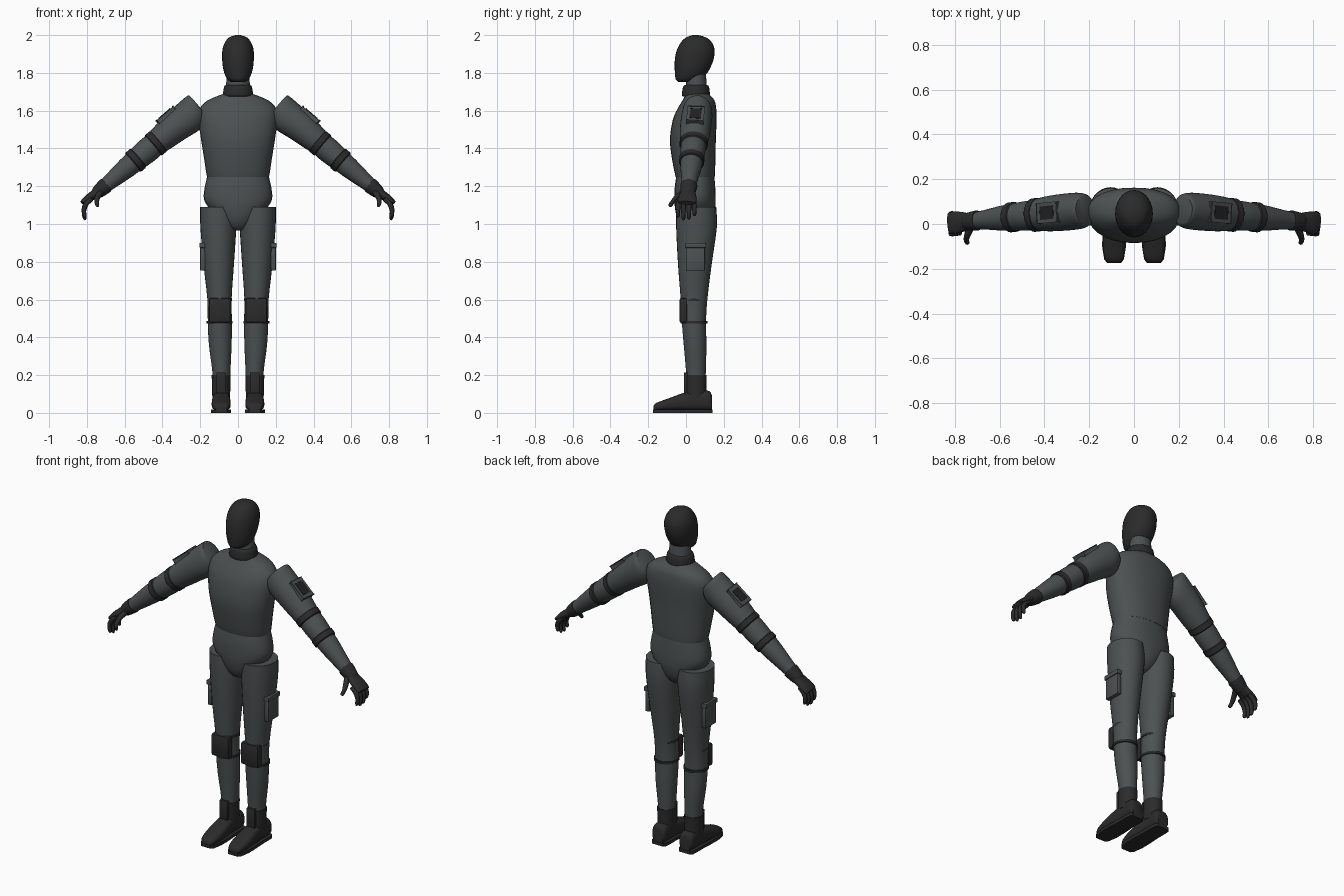
import bpy, bmesh, math
from mathutils import Vector as V


def material(name, r, g, b):
    m = bpy.data.materials.new(name)
    m.diffuse_color = (r, g, b, 1)
    return m


SUIT = material("suit grey", 0.072, 0.082, 0.082)
DARK = material("gear charcoal", 0.024, 0.024, 0.024)
PATCH = material("patch black", 0.016, 0.016, 0.016)
X, Y, Z = V((1, 0, 0)), V((0, 1, 0)), V((0, 0, 1))


def finish(bm, name, mat, mirror, angle=40):
    bmesh.ops.recalc_face_normals(bm, faces=bm.faces)
    for f in bm.faces:
        f.smooth = True
    for e in bm.edges:
        e.smooth = len(e.link_faces) == 2 and e.calc_face_angle(0) < math.radians(angle)
    me = bpy.data.meshes.new(name)
    bm.to_mesh(me)
    bm.free()
    me.materials.append(mat)
    ob = bpy.data.objects.new(name, me)
    bpy.context.collection.objects.link(ob)
    if mirror:
        ob.modifiers.new("mirror", "MIRROR").use_mirror_merge = False
    return ob


def oval(c, u, v, n=28, p=2.0):
    """Superellipse ring around c with half axes u and v."""
    pts = []
    for i in range(n):
        a = 2 * math.pi * i / n
        co, si = math.cos(a), math.sin(a)
        pts.append(c + u * math.copysign(abs(co) ** (2 / p), co)
                   + v * math.copysign(abs(si) ** (2 / p), si))
    return pts


def skin(name, rings, mat, mirror=False):
    """Closed surface through successive rings."""
    bm = bmesh.new()
    rows = [[bm.verts.new(q) for q in r] for r in rings]
    n = len(rows[0])
    for a, b in zip(rows, rows[1:]):
        for i in range(n):
            j = (i + 1) % n
            bm.faces.new((a[i], a[j], b[j], b[i]))
    bm.faces.new(rows[0])
    bm.faces.new(rows[-1])
    return finish(bm, name, mat, mirror)


def spline(rows, steps=3):
    """Smooth the numeric section table."""
    out = []
    for i in range(len(rows) - 1):
        p0, p1, p2 = rows[max(i - 1, 0)], rows[i], rows[i + 1]
        p3 = rows[min(i + 2, len(rows) - 1)]
        for k in range(steps):
            t = k / steps
            out.append([0.5 * (2 * b + (c - a) * t + (2 * a - 5 * b + 4 * c - d) * t * t
                               + (3 * b - a - 3 * c + d) * t ** 3)
                        for a, b, c, d in zip(p0, p1, p2, p3)])
    return out + [list(rows[-1])]


def column(name, rows, mat, mirror=False, p=2.0, steps=3):
    """Upright loft: rows of z, centre x, half width, front y, back y."""
    return skin(name, [oval(V((cx, (f + b) / 2, z)), X * rx, Y * (b - f) / 2, p=p)
                       for z, cx, rx, f, b in spline(rows, steps)], mat, mirror)


def block(name, c, u, v, w, mat, mirror=True, bevel=0.004):
    """Bevelled box with half axes u, v, w."""
    bm = bmesh.new()
    bmesh.ops.create_cube(bm, size=2)
    for q in bm.verts:
        q.co = c + u * q.co.x + v * q.co.y + w * q.co.z
    if bevel:
        bmesh.ops.bevel(bm, geom=bm.edges[:], offset=bevel, segments=2, profile=0.5, affect="EDGES")
    return finish(bm, name, mat, mirror)


def tube(name, pts, radii, mat):
    """Round finger along a path."""
    rows = spline([(*q, r) for q, r in zip(pts, radii)])
    rings = []
    for i, (x, y, z, r) in enumerate(rows):
        t = (V(rows[min(i + 1, len(rows) - 1)][:3]) - V(rows[max(i - 1, 0)][:3])).normalized()
        u = t.cross(V((0.3, 0.9, 0.3))).normalized()
        rings.append(oval(V((x, y, z)), u * r, t.cross(u) * r, n=10))
    return skin(name, rings, mat, True)


# Head, neck and collar
column("head", [(1.752, 0, 0.035, -0.04, 0.04), (1.765, 0, 0.054, -0.054, 0.07),
                (1.79, 0, 0.069, -0.058, 0.105), (1.83, 0, 0.080, -0.06, 0.13),
                (1.88, 0, 0.084, -0.058, 0.148), (1.93, 0, 0.081, -0.045, 0.15),
                (1.97, 0, 0.064, -0.02, 0.13), (1.99, 0, 0.043, 0.005, 0.10),
                (2.0, 0, 0.012, 0.035, 0.065)], DARK)
column("neck", [(1.66, 0, 0.066, -0.005, 0.113), (1.73, 0, 0.063, 0, 0.11),
                (1.80, 0, 0.06, 0, 0.105)], SUIT)
column("collar", [(1.675, 0, 0.072, -0.015, 0.12), (1.682, 0, 0.080, -0.022, 0.127),
                  (1.725, 0, 0.074, -0.016, 0.122), (1.735, 0, 0.066, -0.006, 0.114)], DARK)

# Jacket and hips
column("torso", [(1.25, 0, 0.160, -0.052, 0.15), (1.258, 0, 0.166, -0.057, 0.153),
                 (1.35, 0, 0.180, -0.075, 0.156), (1.45, 0, 0.196, -0.085, 0.158),
                 (1.55, 0, 0.209, -0.07, 0.162), (1.61, 0, 0.203, -0.045, 0.16),
                 (1.655, 0, 0.160, -0.018, 0.15), (1.69, 0, 0.075, 0.0, 0.12)], SUIT, p=2.2)
column("hips", [(0.966, 0, 0.025, 0.01, 0.08), (0.98, 0, 0.058, -0.02, 0.11),
                (1.02, 0, 0.096, -0.045, 0.14), (1.08, 0, 0.150, -0.058, 0.155),
                (1.13, 0, 0.180, -0.061, 0.157), (1.19, 0, 0.177, -0.06, 0.155),
                (1.252, 0, 0.163, -0.052, 0.15)], SUIT, p=2.2)

# Legs
column("legs", [(0.12, 0.088, 0.045, 0.003, 0.10), (0.22, 0.088, 0.048, 0.0, 0.105),
                (0.36, 0.094, 0.060, -0.012, 0.108), (0.48, 0.096, 0.064, -0.022, 0.106),
                (0.60, 0.098, 0.064, -0.028, 0.113), (0.78, 0.102, 0.080, -0.042, 0.135),
                (0.98, 0.104, 0.095, -0.052, 0.163), (1.09, 0.105, 0.096, -0.052, 0.16)], SUIT, True)

# Knee pads and straps
block("knee_pad", V((0.097, -0.014, 0.543)), X * 0.057, Y * 0.020, Z * 0.065, DARK, bevel=0.009)
for z, r in ((0.480, 0.0685), (0.600, 0.0655)):
    column("knee_strap", [(z - 0.007, 0.097, r, 0.043 - r - 0.003, 0.043 + r + 0.002),
                          (z + 0.007, 0.097, r, 0.043 - r - 0.003, 0.043 + r + 0.002)],
           DARK, True, steps=1)

# Thigh pockets with flap
block("thigh_pocket", V((0.187, 0.05, 0.818)), X * 0.013, Y * 0.050, Z * 0.065, SUIT)
block("pocket_flap", V((0.188, 0.05, 0.887)), X * 0.017, Y * 0.056, Z * 0.013, SUIT)

# Boots
column("boot_shaft", [(0.08, 0.089, 0.047, -0.004, 0.108), (0.20, 0.089, 0.0505, -0.004, 0.109)],
       DARK, True, steps=1)
block("boot_tongue", V((0.089, -0.001, 0.155)), X * 0.026, Y * 0.010, Z * 0.06, DARK)
shoe = [(-0.172, 0.028, 0.025), (-0.155, 0.041, 0.042), (-0.10, 0.050, 0.062),
        (-0.03, 0.049, 0.088), (0.03, 0.045, 0.104), (0.09, 0.045, 0.108),
        (0.125, 0.043, 0.102), (0.137, 0.034, 0.080)]
skin("boot_foot", [oval(V((0.089, y, 0.012 + h / 2)), X * w, Z * h / 2, p=2.8)
                   for y, w, h in spline(shoe)], DARK, True)
outline = [V((0.089 + s * (w + 0.003), y * 1.015, 0))
           for s, rows in ((1, shoe), (-1, shoe[::-1])) for y, w, h in rows]
skin("boot_sole", [outline, [q + Z * 0.018 for q in outline]], DARK, True)

# Arms: local frame with d along the arm and u outward
S = V((0.235, 0.06, 1.595))
d = (V((0.735, 0.012, 1.175)) - S).normalized()
u = Y.cross(d).normalized()
if u.z < 0:
    u = -u
v = d.cross(u)


def limb(name, rows, mat, steps=3):
    """Loft along the arm: rows of distance, outward offset, two half widths."""
    return skin(name, [oval(S + d * t + u * o, u * a, v * b)
                       for t, o, a, b in spline(rows, steps)], mat, True)


limb("upper_arm", [(-0.036, 0.018, 0.064, 0.060), (-0.022, 0.008, 0.078, 0.074),
                   (0.03, -0.004, 0.090, 0.082), (0.12, 0, 0.083, 0.082),
                   (0.20, 0, 0.074, 0.078), (0.27, 0, 0.064, 0.069)], SUIT)
limb("elbow", [(0.25, 0, 0.062, 0.066), (0.32, 0, 0.066, 0.066), (0.41, 0, 0.058, 0.060)], SUIT)
limb("forearm", [(0.39, 0, 0.058, 0.060), (0.46, 0, 0.055, 0.056), (0.55, 0, 0.045, 0.045),
                 (0.655, 0, 0.032, 0.034)], SUIT)
for t, a, b in ((0.262, 0.070, 0.075), (0.402, 0.065, 0.067)):
    limb("arm_band", [(t - 0.020, 0, a - 0.005, b - 0.005), (t - 0.015, 0, a, b),
                      (t + 0.015, 0, a, b), (t + 0.020, 0, a - 0.005, b - 0.005)], DARK, 1)

# Shoulder patches
block("patch_base", S + d * 0.125 + u * 0.079, d * 0.058, v * 0.042, u * 0.012, SUIT)
block("patch_face", S + d * 0.125 + u * 0.090, d * 0.038, v * 0.029, u * 0.004, PATCH, bevel=0.001)

# Gloves: cuff, palm, fingers, thumb
limb("glove_cuff", [(0.605, 0, 0.040, 0.043), (0.615, 0, 0.042, 0.045),
                    (0.66, 0, 0.036, 0.039), (0.68, 0, 0.028, 0.034)], DARK)
limb("palm", [(0.65, 0, 0.028, 0.034), (0.69, 0.003, 0.024, 0.044),
              (0.735, 0.008, 0.019, 0.050), (0.765, 0.010, 0.012, 0.046)], DARK)
for y, k in ((0.040, 0.8), (0.014, 0.97), (-0.012, 1.0), (-0.038, 0.88)):
    tube("finger", [(0.775, y, 1.132), (0.803, y * 1.08, 1.108), (0.816, y * 1.12, 1.132 - 0.066 * k),
                    (0.812, y * 1.12, 1.132 - 0.100 * k), (0.808, y * 1.12, 1.132 - 0.111 * k)],
         [0.013, 0.0135, 0.012, 0.010, 0.004], DARK)
tube("thumb", [(0.725, -0.01, 1.17), (0.742, -0.045, 1.145), (0.748, -0.07, 1.118),
               (0.744, -0.084, 1.098), (0.743, -0.088, 1.092)],
     [0.016, 0.015, 0.012, 0.010, 0.004], DARK)
